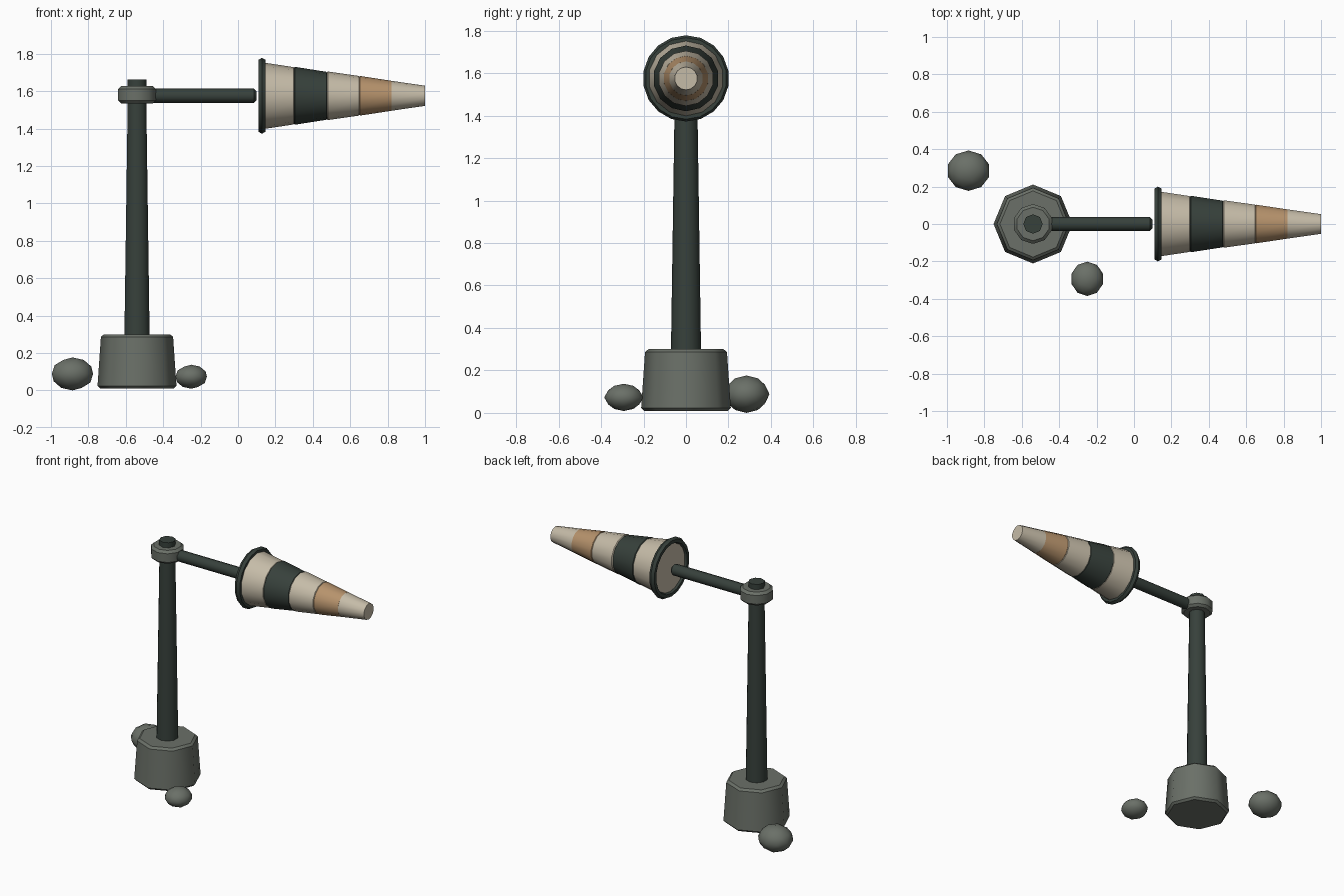
import bpy, math
from mathutils import Vector

cube = bpy.data.objects.get("Cube")
if cube:
    bpy.data.objects.remove(cube, do_unlink=True)


def material(name, rgb):
    m = bpy.data.materials.new(name)
    m.use_nodes = True
    m.diffuse_color = (*rgb, 1)
    bsdf = m.node_tree.nodes["Principled BSDF"]
    bsdf.inputs["Base Color"].default_value = (*rgb, 1)
    bsdf.inputs["Roughness"].default_value = 0.9
    return m


STONE = material("grey stone", (0.145, 0.162, 0.138))
DARK = material("dark green metal", (0.038, 0.052, 0.044))
CREAM = material("cream cloth", (0.56, 0.50, 0.39))
TAN = material("tan cloth", (0.47, 0.29, 0.15))

POLE_X, ARM_Z = -0.54, 1.575


def finish(ob, name, mat, angle=40):
    ob.name = name
    ob.data.materials.clear()
    ob.data.materials.append(mat)
    bpy.ops.object.shade_smooth_by_angle(angle=math.radians(angle))
    return ob


def tapered(name, mat, start, end, r1, r2, sides, bevel=0.0, angle=50):
    """Tapered cylinder between two points, with chamfered rims."""
    a, b = Vector(start), Vector(end)
    turn = (b - a).to_track_quat('Z', 'Y').to_euler()
    bpy.ops.mesh.primitive_cone_add(vertices=sides, radius1=r1, radius2=r2,
                                    depth=(b - a).length, location=(a + b) / 2,
                                    rotation=turn)
    ob = bpy.context.object
    if bevel:
        mod = ob.modifiers.new("rim chamfer", 'BEVEL')
        mod.width = bevel
        mod.segments = 1
        mod.limit_method = 'ANGLE'
        mod.angle_limit = math.radians(60)
    return finish(ob, name, mat, angle)


def upright(name, mat, z1, z2, r1, r2, sides, bevel=0.0, angle=50):
    return tapered(name, mat, (POLE_X, 0, z1), (POLE_X, 0, z2), r1, r2, sides, bevel, angle)


# Stone footing, pole, pivot collar and cap
upright("stone_base", STONE, 0.01, 0.3, 0.212, 0.192, 8, 0.014)
upright("pole", DARK, 0.28, 1.56, 0.071, 0.052, 10)
upright("pivot_collar", STONE, 1.535, 1.627, 0.106, 0.106, 10, 0.016)
upright("pole_cap", DARK, 1.55, 1.662, 0.052, 0.052, 8)

# Horizontal arm
tapered("arm", DARK, (POLE_X, 0, ARM_Z), (0.098, 0, ARM_Z), 0.038, 0.038, 10, 0.012)

# Mouth hoop of the wind sock
bpy.ops.mesh.primitive_torus_add(major_segments=18, minor_segments=6,
                                 major_radius=0.181, minor_radius=0.022,
                                 location=(0.128, 0, ARM_Z),
                                 rotation=(0, math.pi / 2, 0))
finish(bpy.context.object, "mouth_hoop", DARK)

# Striped cloth bands, tapering towards the tail
bands = [
    ("mouth_band", CREAM, 0.122, 0.305, 0.18, 0.152),
    ("dark_band", DARK, 0.296, 0.48, 0.156, 0.127),
    ("middle_band", CREAM, 0.472, 0.654, 0.131, 0.105),
    ("tan_band", TAN, 0.645, 0.828, 0.107, 0.079),
    ("tail_band", CREAM, 0.82, 1.0, 0.08, 0.054),
]
for name, mat, x1, x2, r1, r2 in bands:
    tapered(name, mat, (x1, 0, ARM_Z), (x2, 0, ARM_Z), r1, r2, 14,
            0.0 if name == "tail_band" else 0.008)

# Loose rocks beside the footing
rocks = [
    ("large_rock", (-0.885, 0.285, 0.088), (0.116, 0.108, 0.088)),
    ("small_rock", (-0.25, -0.293, 0.073), (0.088, 0.092, 0.064)),
]
for name, place, size in rocks:
    bpy.ops.mesh.primitive_ico_sphere_add(subdivisions=2, radius=1, location=place)
    rock = bpy.context.object
    for v in rock.data.vertices:
        # narrow the crown and the foot so the sides come to a blunt edge
        pinch = 1 - 0.12 * abs(v.co.z) * (1 - abs(v.co.z))
        v.co = Vector((v.co.x * size[0] * pinch, v.co.y * size[1] * pinch, v.co.z * size[2]))
    finish(rock, name, STONE, 60)
